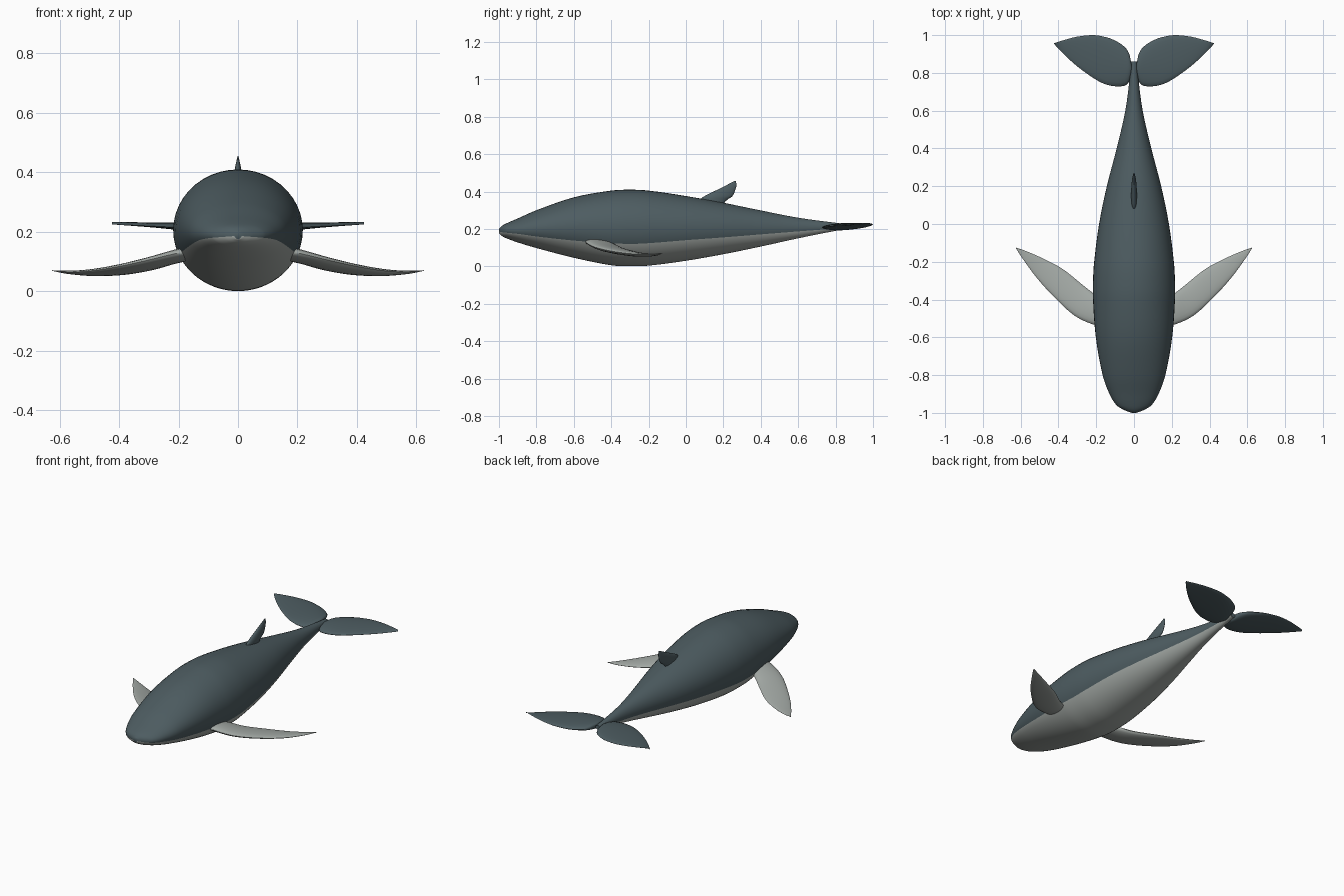
import bpy, bmesh
from math import sin, cos, pi, asin
from mathutils import Vector

if "Cube" in bpy.data.objects:
    bpy.data.objects.remove(bpy.data.objects["Cube"])


def material(name, rgb):
    m = bpy.data.materials.new(name)
    m.use_nodes = True
    m.diffuse_color = (*rgb, 1)
    bsdf = m.node_tree.nodes["Principled BSDF"]
    bsdf.inputs["Base Color"].default_value = (*rgb, 1)
    bsdf.inputs["Roughness"].default_value = 0.6
    return m


slate = material("slate_blue_grey", (0.075, 0.108, 0.12))
pale = material("pale_grey", (0.36, 0.39, 0.37))


def smooth_stations(rows, steps):
    """Hermite interpolation of station rows; the first column is the parameter."""
    rows = [Vector(r) for r in rows]
    last = len(rows) - 1

    def slope(i):
        a, b = rows[max(i - 1, 0)], rows[min(i + 1, last)]
        return (b - a) / (b[0] - a[0])

    out = []
    for i in range(last):
        p, q = rows[i], rows[i + 1]
        h = q[0] - p[0]
        for k in range(steps):
            t = k / steps
            w = t * t * (3 - 2 * t)
            out.append(p * (1 - w) + q * w + slope(i) * (h * t * (1 - t) ** 2)
                       - slope(i + 1) * (h * t * t * (1 - t)))
    out.append(rows[-1])
    return out


def loft(name, rings, mats, pale_from=None):
    """Skin closed rings; faces from index pale_from on take the second material."""
    bm = bmesh.new()
    loops = [[bm.verts.new(p) for p in ring] for ring in rings]
    n = len(loops[0])
    for a, b in zip(loops, loops[1:]):
        for j in range(n):
            f = bm.faces.new((a[j], a[(j + 1) % n], b[(j + 1) % n], b[j]))
            if pale_from is not None and j >= pale_from:
                f.material_index = 1
    bm.faces.new(loops[0])
    bm.faces.new(loops[-1])
    bmesh.ops.recalc_face_normals(bm, faces=bm.faces)
    mesh = bpy.data.meshes.new(name)
    bm.to_mesh(mesh)
    bm.free()
    for m in mats:
        mesh.materials.append(m)
    obj = bpy.data.objects.new(name, mesh)
    bpy.context.collection.objects.link(obj)
    bpy.ops.object.select_all(action="DESELECT")
    obj.select_set(True)
    bpy.context.view_layer.objects.active = obj
    bpy.ops.object.shade_smooth_by_angle(angle=1.0)
    return obj


def blade_ring(lead, trail, half, normal, count=20):
    """Rounded lens section between a leading and a trailing point."""
    lead, trail = Vector(lead), Vector(trail)
    mid, chord = (lead + trail) / 2, (lead - trail) / 2
    return [mid + chord * cos(2 * pi * j / count)
            + Vector(normal) * (half * sin(2 * pi * j / count)) for j in range(count)]


# Body: y, half width, top z, bottom z, height of the belly colour line
stations = [
    (-1.0, .012, .200, .176, .186), (-.985, .052, .216, .163, .183),
    (-.96, .092, .230, .150, .180), (-.9, .130, .256, .128, .174),
    (-.8, .166, .300, .098, .160), (-.6, .202, .369, .046, .138),
    (-.4, .217, .405, .006, .124), (-.3, .217, .410, .001, .120),
    (-.2, .211, .405, .004, .124), (0, .185, .376, .030, .140),
    (.2, .144, .340, .065, .155), (.4, .092, .299, .106, .171),
    (.6, .046, .260, .150, .187), (.8, .020, .233, .190, .202),
    (.86, .016, .226, .200, .207)]
TOP, BELLY = 28, 24
body_rings = []
for y, w, top, bottom, line in smooth_stations(stations, 4):
    zc, h = (top + bottom) / 2, (top - bottom) / 2
    a = asin(max(-.95, min(.95, (line - zc) / h)))
    angles = [a + (pi - 2 * a) * j / TOP for j in range(TOP)]
    angles += [pi - a + (pi + 2 * a) * j / BELLY for j in range(BELLY)]
    body_rings.append([(w * cos(t), y, zc + h * sin(t)) for t in angles])
loft("body", body_rings, [slate, pale], pale_from=TOP)

# Flippers: span x, lead x/y/z, trail x/y/z, half thickness
flipper = [
    (.13, .14, -.54, .140, .13, -.43, .125, .022),
    (.21, .215, -.532, .126, .205, -.375, .108, .022),
    (.30, .315, -.485, .102, .275, -.320, .084, .019),
    (.40, .420, -.390, .080, .375, -.240, .064, .015),
    (.50, .515, -.285, .067, .475, -.186, .058, .010),
    (.58, .585, -.190, .066, .565, -.146, .062, .005),
    (.625, .626, -.128, .070, .624, -.125, .070, .001)]

# Tail flukes: x, leading y, trailing y, z, half thickness
fluke = [
    (.014, .79, .85, .211, .014), (.025, .755, .90, .212, .018),
    (.05, .732, .938, .212, .019), (.11, .730, .976, .214, .017),
    (.165, .745, .993, .217, .014), (.22, .776, 1.0, .220, .011),
    (.30, .834, .992, .224, .007), (.37, .897, .974, .227, .004),
    (.423, .953, .957, .229, .001)]

for side, s in (("left", 1), ("right", -1)):
    loft(side + "_flipper",
         [blade_ring((s * lx, ly, lz), (s * tx, ty, tz), h, (0, 0, 1))
          for _, lx, ly, lz, tx, ty, tz, h in smooth_stations(flipper, 4)], [pale])
    loft(side + "_tail_fluke",
         [blade_ring((s * x, a, z - .004), (s * x, b, z + .004), h, (0, 0, 1))
          for x, a, b, z, h in smooth_stations(fluke, 3)], [slate])

# Dorsal fin: z, leading y, trailing y, half thickness
fin = [(.33, .06, .195, .014), (.357, .075, .222, .015), (.375, .098, .248, .015),
       (.41, .168, .264, .011), (.435, .218, .270, .006), (.456, .258, .266, .001)]
loft("dorsal_fin",
     [blade_ring((0, a, z), (0, b, z), h, (1, 0, 0))
      for z, a, b, h in smooth_stations(fin, 4)], [slate])
